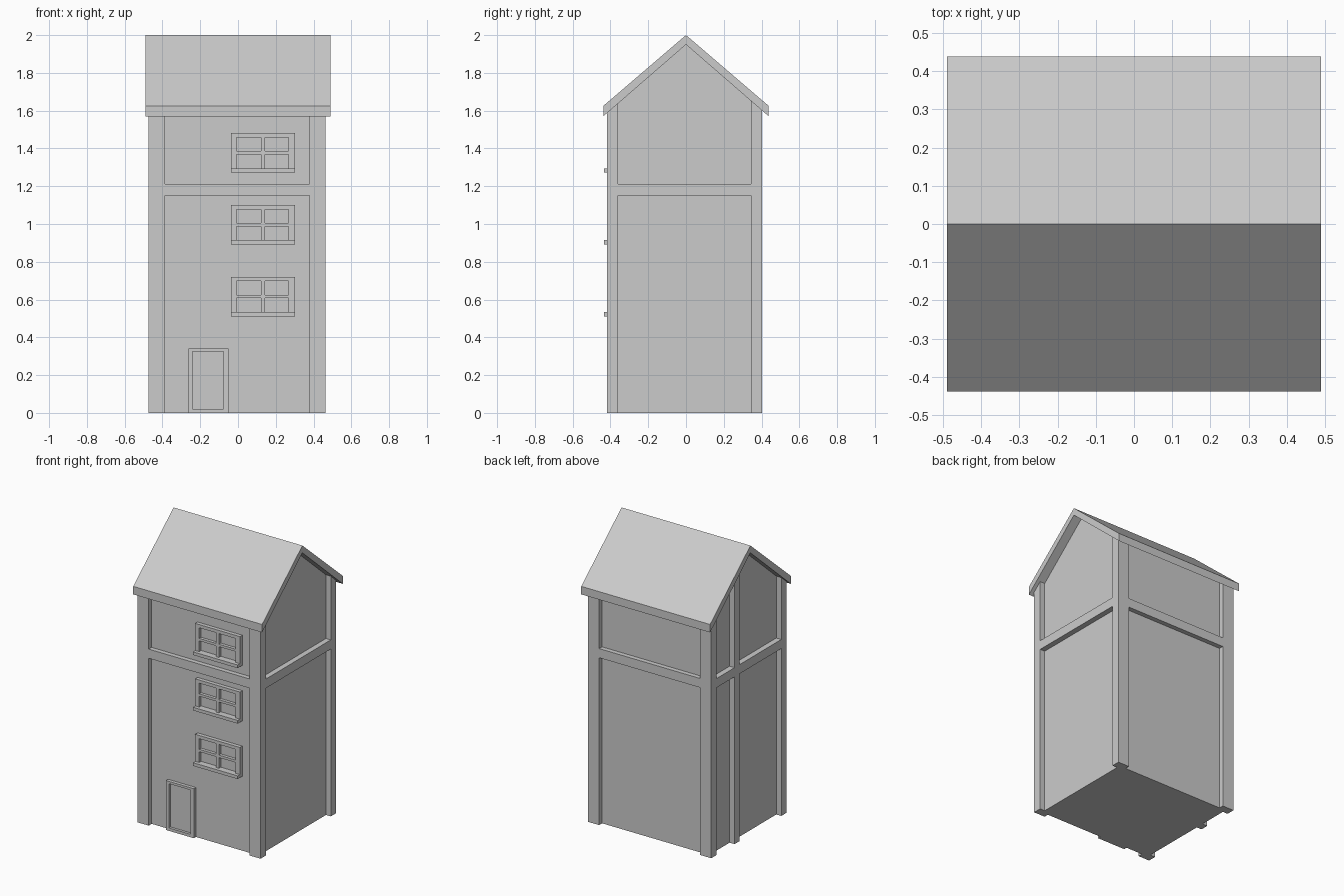
import bpy, bmesh

if "Cube" in bpy.data.objects:
    bpy.data.objects.remove(bpy.data.objects["Cube"])

FRONT, BACK, LEFT, RIGHT = -0.417, 0.402, -0.473, 0.464      # outer faces of the posts
WALL_F, WALL_B, WALL_L, WALL_R = -0.385, 0.370, -0.435, 0.427  # recessed wall panels
SLOPE = 0.868


def finish(bm, name):
    bmesh.ops.recalc_face_normals(bm, faces=bm.faces)
    me = bpy.data.meshes.new(name)
    bm.to_mesh(me)
    bm.free()
    ob = bpy.data.objects.new(name, me)
    bpy.context.collection.objects.link(ob)
    return ob


def boxes(name, items):
    """One mesh of boxes, each given as (x0, x1, y0, y1, z0, z1)."""
    bm = bmesh.new()
    for x0, x1, y0, y1, z0, z1 in items:
        for v in bmesh.ops.create_cube(bm, size=1)["verts"]:
            v.co = (x1 if v.co.x > 0 else x0,
                    y1 if v.co.y > 0 else y0,
                    z1 if v.co.z > 0 else z0)
    return finish(bm, name)


def prism(name, profile, x0, x1):
    """Extrude a (y, z) profile along x."""
    bm = bmesh.new()
    face = bm.faces.new([bm.verts.new((x0, y, z)) for y, z in profile])
    res = bmesh.ops.extrude_face_region(bm, geom=[face])
    for v in res["geom"]:
        if isinstance(v, bmesh.types.BMVert):
            v.co.x = x1
    return finish(bm, name)


def carve(ob, items):
    """Cut a set of boxes out of an object."""
    cutter = boxes("cutter", items)
    cutter.hide_render = True
    mod = ob.modifiers.new("carve", 'BOOLEAN')
    mod.operation, mod.solver, mod.object = 'DIFFERENCE', 'EXACT', cutter
    bpy.context.view_layer.objects.active = ob
    bpy.ops.object.modifier_apply(modifier=mod.name)
    bpy.data.objects.remove(cutter)


# Timber-framed body: a gabled solid with recessed panels between posts and beams
def top(y):
    return 1.96 - SLOPE * abs(y)


body = prism("house_body", [(FRONT, 0), (BACK, 0), (BACK, top(BACK)),
                            (0, top(0)), (FRONT, top(FRONT))], LEFT, RIGHT)
panels = []
for z0, z1 in ((-0.1, 1.15), (1.213, 2.1)):
    panels += [(-0.387, 0.379, -0.6, WALL_F, z0, z1),
               (-0.387, 0.379, WALL_B, 0.6, z0, z1),
               (WALL_R, 0.6, -0.359, 0.345, z0, z1),
               (-0.6, WALL_L, -0.359, 0.092, z0, z1),
               (-0.6, WALL_L, 0.148, 0.345, z0, z1)]
carve(body, panels)

# Roof: overhanging chevron with upright eave edges
prism("roof", [(-0.438, 1.625), (0, 2), (0.438, 1.625),
               (0.438, 1.57), (0, 1.95), (-0.438, 1.57)], -0.49, 0.49)

# Door frame with sunken door leaf
door = boxes("front_door", [(-0.262, -0.05, -0.408, WALL_F + 0.005, 0, 0.34)])
carve(door, [(-0.24, -0.076, -0.5, -0.39, 0.02, 0.324)])

# Three stacked four-pane windows with projecting sills
for i in range(3):
    z = 0.511 + 0.381 * i
    win = boxes(f"window_{i + 1}", [(-0.038, 0.302, -0.411, WALL_F + 0.005, z + 0.005, z + 0.208)])
    carve(win, [(x0, x1, -0.5, -0.39, z + z0, z + z1)
                for x0, x1 in ((-0.007, 0.121), (0.142, 0.268))
                for z0, z1 in ((0.015, 0.096), (0.113, 0.186))])
    boxes(f"window_sill_{i + 1}", [(-0.038, 0.302, -0.435, WALL_F + 0.005, z, z + 0.022)])
